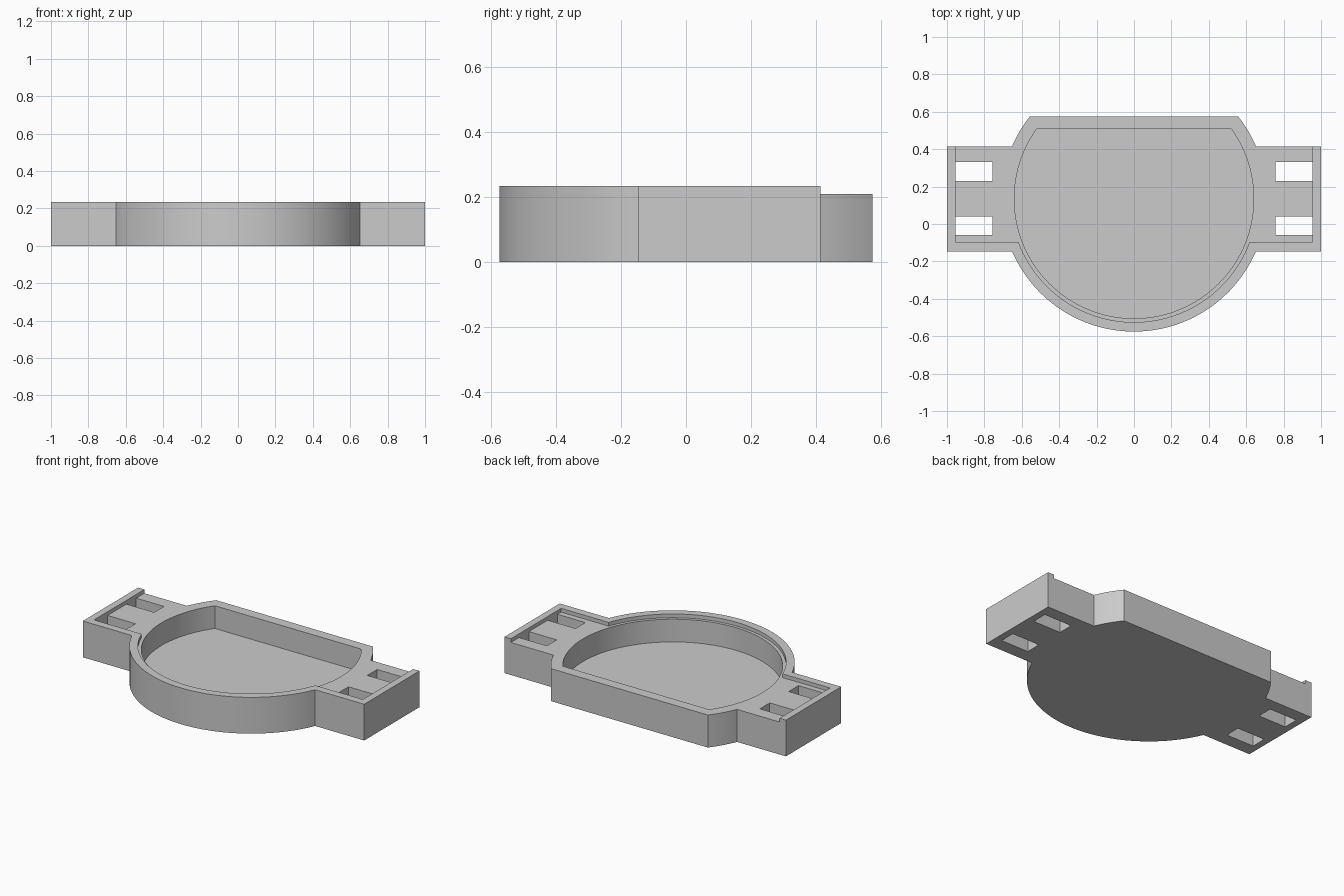
import bpy
import bmesh
from math import asin, cos, sin, pi

cube = bpy.data.objects.get("Cube")
if cube:
    bpy.data.objects.remove(cube, do_unlink=True)

# Main dimensions
CENTRE_Y = 0.135
OUTER_R, LIP_R, POCKET_R = 0.71, 0.66, 0.64
HEIGHT, LEDGE_Z, FLOOR_Z, CUT_TOP = 0.233, 0.209, 0.063, 0.4
ARM_FRONT, ARM_BACK = -0.147, 0.414
WALL = 0.045

grey = bpy.data.materials.new("light grey plastic")
grey.use_nodes = True
colour = (0.6, 0.6, 0.6, 1)
grey.diffuse_color = colour
grey.node_tree.nodes["Principled BSDF"].inputs["Base Color"].default_value = colour


def angle_at(radius, y):
    return asin((y - CENTRE_Y) / radius)


def arc(radius, start, end, steps):
    angles = [start + (end - start) * i / steps for i in range(steps + 1)]
    return [(radius * cos(a), CENTRE_Y + radius * sin(a)) for a in angles]


def prism(name, outline, bottom, top):
    """Extrude a closed outline between two heights."""
    bm = bmesh.new()
    face = bm.faces.new([bm.verts.new((x, y, bottom)) for x, y in outline])
    ext = bmesh.ops.extrude_face_region(bm, geom=[face])["geom"]
    bmesh.ops.translate(bm, vec=(0, 0, top - bottom),
                        verts=[g for g in ext if isinstance(g, bmesh.types.BMVert)])
    bmesh.ops.recalc_face_normals(bm, faces=bm.faces)
    mesh = bpy.data.meshes.new(name)
    bm.to_mesh(mesh)
    bm.free()
    mesh.materials.append(grey)
    obj = bpy.data.objects.new(name, mesh)
    bpy.context.collection.objects.link(obj)
    return obj


def cut(target, cutter):
    cutter.hide_render = True
    mod = target.modifiers.new("cut", "BOOLEAN")
    mod.operation = "DIFFERENCE"
    mod.solver = "EXACT"
    mod.object = cutter
    bpy.ops.object.select_all(action="DESELECT")
    target.select_set(True)
    bpy.context.view_layer.objects.active = target
    bpy.ops.object.modifier_apply(modifier=mod.name)
    bpy.data.objects.remove(cutter, do_unlink=True)


# Round body with a flat back and two side arms
front = angle_at(OUTER_R, ARM_FRONT)
side = angle_at(OUTER_R, ARM_BACK)
back = angle_at(OUTER_R, 0.575)
outline = [(1, ARM_BACK), (1, ARM_FRONT)]
outline += arc(OUTER_R, front, -pi - front, 72)
outline += [(-1, ARM_FRONT), (-1, ARM_BACK)]
outline += arc(OUTER_R, pi - side, pi - back, 8)
outline += arc(OUTER_R, back, side, 8)
tray = prism("tray_body", outline, 0, HEIGHT)

# Shallow ledge inside the front lip and end walls, open at the back
inner_x, inner_y = 1 - WALL, ARM_FRONT + 0.05
lip = angle_at(LIP_R, inner_y)
ledge = [(inner_x, 0.8), (inner_x, inner_y)]
ledge += arc(LIP_R, lip, -pi - lip, 72)
ledge += [(-inner_x, inner_y), (-inner_x, 0.8)]
cut(tray, prism("ledge_cutter", ledge, LEDGE_Z, CUT_TOP))

# Deep pocket with a flat back wall
pocket_back = angle_at(POCKET_R, 0.508)
pocket = arc(POCKET_R, pocket_back, -pi - pocket_back, 96)
cut(tray, prism("pocket_cutter", pocket, FLOOR_Z, CUT_TOP))

# Strap slots through both arms
for sign in (-1, 1):
    for y0 in (-0.06, 0.231):
        y1 = y0 + 0.1
        xa, xb = sign * 0.757, sign * inner_x
        slot = [(xa, y0), (xb, y0), (xb, y1), (xa, y1)]
        cut(tray, prism("slot_cutter", slot, -0.1, CUT_TOP))

bpy.ops.object.shade_smooth_by_angle(angle=pi / 9)
